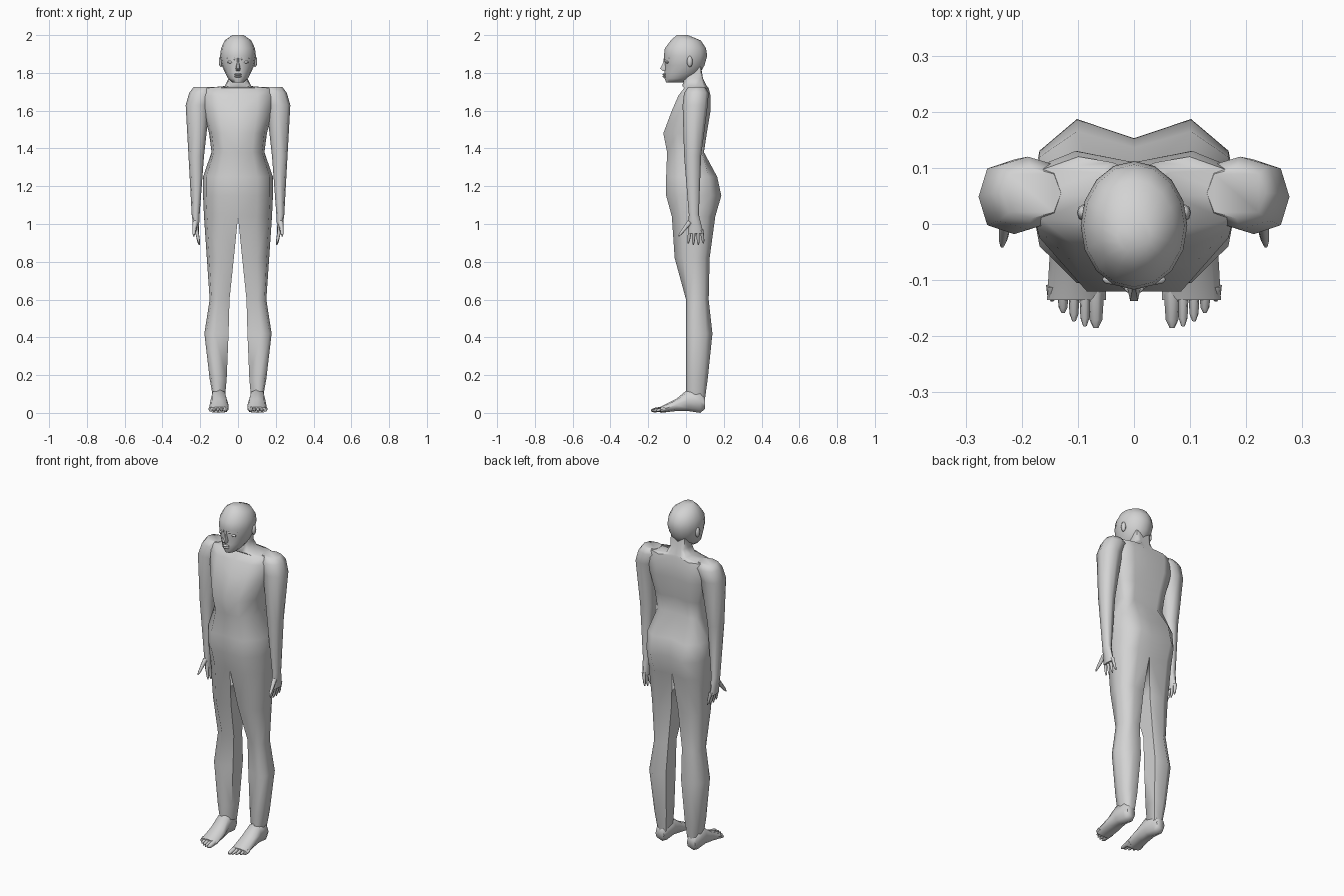
import bpy, bmesh
from math import sin, cos, pi, radians
from mathutils import Vector

cube = bpy.data.objects.get("Cube")
if cube:
    bpy.data.objects.remove(cube, do_unlink=True)

skin = bpy.data.materials.new("plain_grey")
skin.use_nodes = True
grey = (0.65, 0.65, 0.65, 1)
skin.diffuse_color = grey
skin.node_tree.nodes["Principled BSDF"].inputs["Base Color"].default_value = grey


def loft(bm, rings):
    """Skin a list of closed rings and cap both ends."""
    loops = [[bm.verts.new(point) for point in ring] for ring in rings]
    for lower, upper in zip(loops, loops[1:]):
        for i in range(len(lower)):
            j = (i + 1) % len(lower)
            bm.faces.new((lower[i], lower[j], upper[j], upper[i]))
    bm.faces.new(loops[0])
    bm.faces.new(loops[-1])


def oval(left, right, front, back, sides=8, power=0.8):
    """Rounded outline that fills the given extents."""
    def bend(t):
        return abs(t) ** power * (1 if t > 0 else -1)
    middle_u, middle_v = (left + right) / 2, (front + back) / 2
    turns = [2 * pi * i / sides for i in range(sides)]
    return [(middle_u + (right - left) / 2 * bend(cos(turn)),
             middle_v + (back - front) / 2 * bend(sin(turn))) for turn in turns]


def digit(bm, start, end, thick, thin, sides=6):
    """Tapered finger or toe with a bluntly rounded tip."""
    start, end = Vector(start), Vector(end)
    way = (end - start).normalized()
    side = way.orthogonal().normalized()
    up = way.cross(side)
    turns = [2 * pi * i / sides for i in range(sides)]
    rings = []
    for along, radius in ((0, thick), (0.8, thin), (1, thin * 0.4)):
        centre = start.lerp(end, along)
        rings.append([centre + radius * (side * cos(t) + up * sin(t)) for t in turns])
    loft(bm, rings)


def pad(bm, centre, size):
    """Flattened low-sided ball."""
    new = bmesh.ops.create_uvsphere(bm, u_segments=8, v_segments=6, radius=1)["verts"]
    bmesh.ops.scale(bm, vec=size, verts=new)
    bmesh.ops.translate(bm, vec=centre, verts=new)


def finish(name, bm, mirror=True):
    bmesh.ops.recalc_face_normals(bm, faces=bm.faces)
    mesh = bpy.data.meshes.new(name)
    bm.to_mesh(mesh)
    bm.free()
    mesh.materials.append(skin)
    ob = bpy.data.objects.new(name, mesh)
    bpy.context.collection.objects.link(ob)
    bpy.ops.object.select_all(action='DESELECT')
    ob.select_set(True)
    bpy.context.view_layer.objects.active = ob
    bpy.ops.object.shade_smooth_by_angle(angle=radians(60))
    if mirror:
        ob.modifiers.new("mirror", 'MIRROR')


def half_ring(z, inner, outer, front, back):
    """Half outline: the inner edges are drawn in to round legs and part the back."""
    width, side = outer - inner, 0.05
    edge = inner + width * 0.91
    shoulder_front = (front + side) / 2 - 0.012
    shoulder_back = (back + side) / 2 + 0.012
    front_inset = 0.025 if inner else 0
    return [(inner, front + front_inset, z), (inner + width * 0.55, front, z),
            (edge, shoulder_front, z), (outer, side, z), (edge, shoulder_back, z),
            (inner + width * 0.55, back, z), (inner, back - (back - side) * 0.25, z)]


# Legs: z, inner x, outer x, front y, back y
legs = [(.07, .07, .13, 0, .1), (.18, .06, .15, 0, .115), (.42, .05, .178, 0, .14),
        (.6, .045, .15, 0, .12), (.82, .022, .165, -.06, .125)]
# Torso and neck: z, half width, front y, back y
torso = [(1.04, .18, -.075, .155), (1.15, .185, -.105, .187), (1.25, .185, -.105, .165),
         (1.38, .14, -.1, .095), (1.48, .153, -.12, .11), (1.6, .185, -.075, .13),
         (1.68, .19, -.04, .13), (1.72, .18, -.01, .12), (1.73, .07, -.02, .11),
         (1.77, .05, -.01, .09), (1.83, .05, 0, .08)]
bm = bmesh.new()
loft(bm, [half_ring(*row) for row in legs] +
     [half_ring(z, 0, width, front, back) for z, width, front, back in torso])
inner = [f for f in bm.faces if all(v.co.x < 1e-5 for v in f.verts)]
bmesh.ops.delete(bm, geom=inner, context='FACES')
finish("body_and_legs", bm)

# Arms and palms: z, inner x, outer x, front y, back y
arms = [(1.725, .13, .235, .01, .1), (1.695, .12, .258, -.01, .12),
        (1.63, .15, .277, -.018, .115), (1.36, .18, .262, -.01, .08),
        (1.05, .203, .245, .015, .068), (.95, .208, .232, .01, .092)]
bm = bmesh.new()
loft(bm, [[(x, y, z) for x, y in oval(*extents)] for z, *extents in arms])
finish("arms", bm)

# Fingers and thumb
bm = bmesh.new()
for i in range(4):
    y = .022 + .02 * i
    digit(bm, (.22, y, .97), (.205, y * 1.35 - .018, .885 + .008 * abs(i - 1.5)), .011, .007)
digit(bm, (.226, .02, 1.01), (.235, -.04, .935), .014, .008)
finish("fingers", bm)

# Feet: y, inner x, outer x, bottom z, top z
feet = [(.1, .075, .13, .02, .08), (.075, .065, .14, 0, .12), (.01, .06, .145, .01, .125),
        (-.05, .05, .15, .01, .075), (-.135, .05, .155, 0, .032)]
bm = bmesh.new()
loft(bm, [[(x, y, z) for x, z in oval(*extents)] for y, *extents in feet])
finish("feet", bm)

# Toes
bm = bmesh.new()
for i in range(5):
    x = .068 + .0195 * i
    radius = .011 if i else .016
    digit(bm, (x, -.11, .022), (x, -.185 + .003 * i * i, .012), radius, radius * .75)
finish("toes", bm)

# Head: z, half width, front y, back y
head = [(1.748, .028, -.105, -.02), (1.77, .052, -.113, .03), (1.8, .068, -.113, .075),
        (1.84, .086, -.112, .098), (1.89, .095, -.117, .112), (1.93, .09, -.112, .106),
        (1.972, .07, -.08, .078), (2, .03, -.05, .01)]
bm = bmesh.new()
loft(bm, [[(x, y, z) for x, y in oval(-width, width, front, back, 16, 1)]
          for z, width, front, back in head])
finish("head", bm, mirror=False)

# Nose: z, half width, front y
nose = [(1.88, .008, -.117), (1.85, .009, -.123), (1.822, .015, -.137), (1.81, .012, -.122)]
bm = bmesh.new()
loft(bm, [[(-w, -.1, z), (-w * .45, y, z), (w * .45, y, z), (w, -.1, z)] for z, w, y in nose])
finish("nose", bm, mirror=False)

# Lips
bm = bmesh.new()
for z in (1.792, 1.781):
    pad(bm, (0, -.112, z), (.02, .013, .006))
finish("lips", bm, mirror=False)

# Eyelids
bm = bmesh.new()
pad(bm, (.04, -.099, 1.857), (.017, .009, .007))
finish("eyelids", bm)

# Brows
bm = bmesh.new()
digit(bm, (.014, -.11, 1.874), (.064, -.083, 1.88), .007, .004)
finish("brows", bm)

# Ears
bm = bmesh.new()
pad(bm, (.09, .02, 1.86), (.012, .015, .03))
finish("ears", bm)
